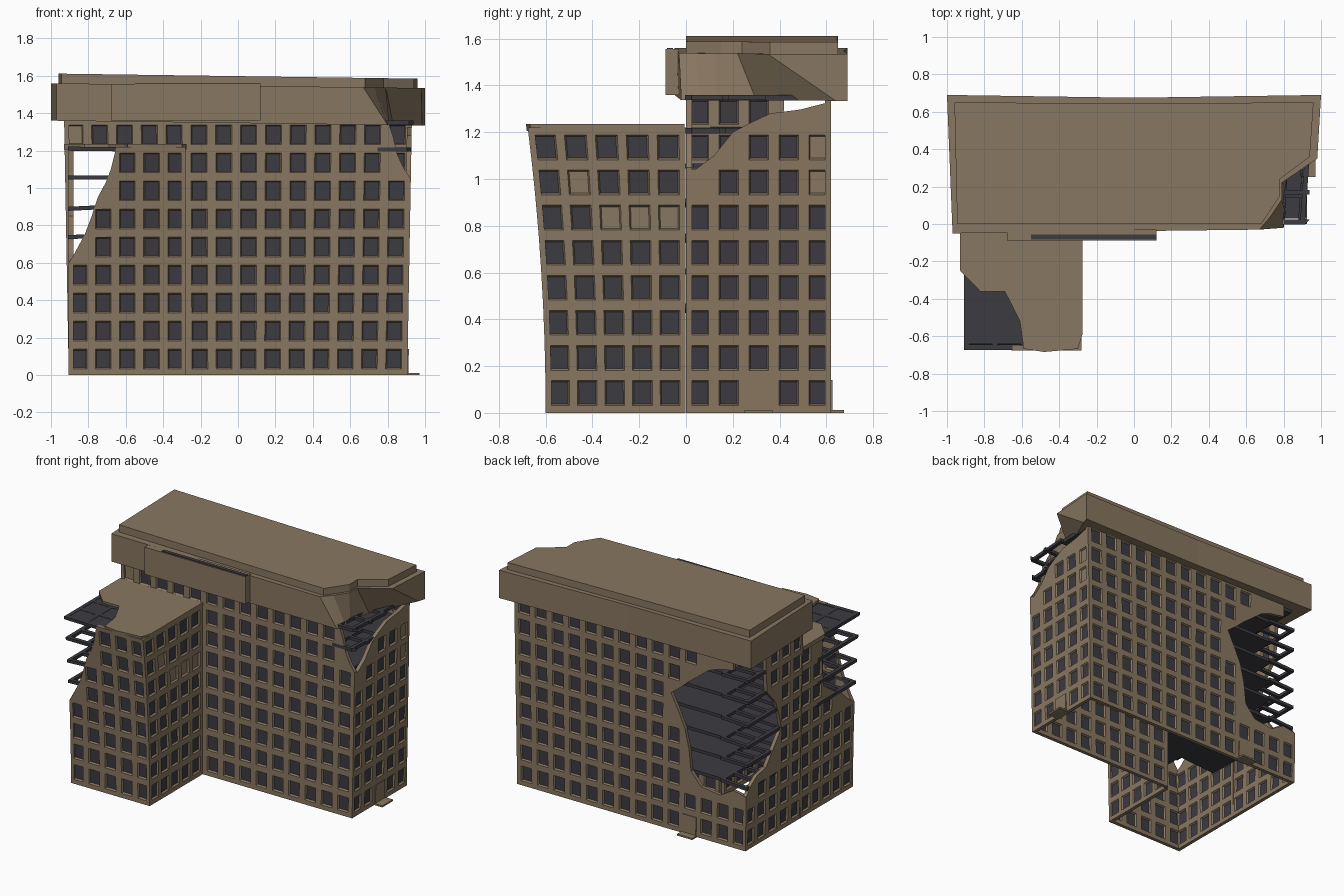
import bpy, bmesh, math, random
from mathutils import Vector

random.seed(4)
old = bpy.data.objects.get("Cube")
if old:
    bpy.data.objects.remove(old)


def material(name, rgb):
    m = bpy.data.materials.new(name)
    m.use_nodes = True
    m.diffuse_color = (*rgb, 1)
    m.node_tree.nodes["Principled BSDF"].inputs["Base Color"].default_value = (*rgb, 1)
    return m


CONCRETE = material("brown concrete", (0.25, 0.185, 0.12))
DARK = material("dark slate", (0.046, 0.043, 0.053))
W, D, WING_X, WING_Y = 0.905, 0.62, -0.28, -0.6
TOP, WING_TOP, THICK, STOREY = 1.36, 1.22, 0.025, 0.15


def lean(p):
    """Wing bulges forward with height, main block widens slightly."""
    x, y, z = p
    if y < -0.001:
        return Vector((x, y * (1 + 0.13 * (z / 1.23) ** 2), z))
    return Vector((x * (1 + 0.02 * z), y, z))


def finish(bm, name, mats, bend=True):
    bmesh.ops.recalc_face_normals(bm, faces=bm.faces)
    if bend:
        for v in bm.verts:
            v.co = lean(v.co)
    me = bpy.data.meshes.new(name)
    bm.to_mesh(me)
    bm.free()
    for m in mats:
        me.materials.append(m)
    ob = bpy.data.objects.new(name, me)
    bpy.context.collection.objects.link(ob)
    return ob


def inside(p, poly):
    hit = False
    for a, b in zip(poly, poly[1:] + poly[:1]):
        if (a[1] > p[1]) != (b[1] > p[1]):
            if p[0] < (b[0] - a[0]) * (p[1] - a[1]) / (b[1] - a[1]) + a[0]:
                hit = not hit
    return hit


def densify(poly):
    out = []
    for a, b in zip(poly, poly[1:] + poly[:1]):
        a, b = Vector(a), Vector(b)
        n = max(1, math.ceil((b - a).length / 0.16))
        ragged = min(abs(a.x - b.x), abs(a.y - b.y)) > 0.01
        for i in range(n):
            p = a.lerp(b, i / n)
            if ragged and i:
                p += Vector((random.uniform(-.012, .012), random.uniform(-.012, .012)))
            out.append(p)
    return out


def rect(u, z, w, h):
    return [(u - w, z - h), (u + w, z - h), (u + w, z + h), (u - w, z + h)]


def wall(name, outline, place, cols, blank=(), door=None):
    """Wall plate with splayed, recessed windows; place maps (u, z, depth) to space."""
    bm = bmesh.new()
    windows = []
    for c, u in enumerate(cols):
        for r in range(9):
            z = 0.085 + STOREY * r
            grown = rect(u, z, 0.046, 0.056)
            if (c, r) != (door, 0) and all(inside(q, outline) for q in grown):
                windows.append((u, z, (c, r) in blank))
    dense = densify(outline)

    def loop(pts, d):
        return [bm.verts.new((p[0], p[1], d)) for p in pts]

    def band(a, b):
        for i in range(len(a)):
            j = (i + 1) % len(a)
            bm.faces.new((a[i], a[j], b[j], b[i]))

    panes = [loop(rect(u, z, 0.036, 0.046), 0.012) for u, z, _ in windows]
    for pane, win in zip(panes, windows):
        bm.faces.new(pane).material_index = 0 if win[2] else 1
    rims = []
    for d in (0, THICK):
        rim = loop(dense, d)
        holes = [loop(rect(u, z, 0.042, 0.053), d) for u, z, _ in windows]
        edges = [bm.edges.new((l[i], l[(i + 1) % len(l)]))
                 for l in [rim] + holes for i in range(len(l))]
        bmesh.ops.triangle_fill(bm, edges=edges, normal=(0, 0, 1), use_beauty=True)
        for hole, pane in zip(holes, panes):
            band(hole, pane)
        rims.append(rim)
    band(*rims)
    for v in bm.verts:
        v.co = place(*v.co)
    return finish(bm, name, [CONCRETE, DARK])


def boxes(name, specs, mats, bend=True):
    """One object from boxes given as (x0, x1, y0, y1, z0, z1)."""
    bm = bmesh.new()
    for x0, x1, y0, y1, z0, z1 in specs:
        vs = bmesh.ops.create_cube(bm, size=1)["verts"]
        for v in vs:
            v.co = ((x0 + x1) / 2 + v.co.x * (x1 - x0), (y0 + y1) / 2 + v.co.y * (y1 - y0),
                    (z0 + z1) / 2 + v.co.z * (z1 - z0))
    return finish(bm, name, mats, bend)


# Walls, with broken outlines where the corners have collapsed
long_cols = [-0.85 + 0.1293 * i for i in range(14)]
side_cols = [0.055 + 0.128 * i for i in range(5)]
wing_cols = [-0.54 + 0.118 * i for i in range(5)]

wall("main_front_wall",
     [(WING_X, 0), (W, 0), (W, 1.05), (.87, 1.1), (.81, 1.27), (.78, TOP),
      (-W, TOP), (-W, WING_TOP), (WING_X, WING_TOP)],
     lambda u, z, d: (u, d, z), long_cols, {(0, 8)})
wall("main_left_wall",
     [(0, 0), (D, 0), (D, 1.33), (.36, 1.28), (.2, 1.2), (.12, 1.1), (.04, 1.04), (0, 1.04)],
     lambda u, z, d: (W - d, u, z), side_cols, {(4, 8), (4, 7), (4, 6), (3, 8)}, door=2)
wall("main_back_wall",
     [(-W, 0), (W, 0), (W, TOP), (-.79, TOP), (-.79, 1.27), (-.6, 1.22), (-.45, 1.1),
      (-.31, .98), (-.42, .75), (-.47, .46), (-.55, .37), (-.7, .35), (-.8, .41), (-W, .39)],
     lambda u, z, d: (u, D - d, z), long_cols, door=3)
wall("main_right_wall",
     [(0, 0), (D, 0), (D, .39), (.5, .5), (.4, .52), (.23, .74), (.3, .95), (.4, 1.06),
      (.42, TOP), (0, TOP)],
     lambda u, z, d: (-W + d, u, z), side_cols)
wall("wing_right_wall",
     [(WING_Y, 0), (-.002, 0), (-.002, WING_TOP), (-.23, WING_TOP), (-.25, .85),
      (-.45, .72), (WING_Y, .6)],
     lambda u, z, d: (-W + d, u, z), wing_cols)
wall("wing_left_wall",
     [(WING_Y, 0), (-.002, 0), (-.002, WING_TOP), (WING_Y, WING_TOP)],
     lambda u, z, d: (WING_X - d, u, z), wing_cols, {(1, 6), (2, 5), (3, 5), (4, 5)})
wall("wing_front_wall",
     [(-W, 0), (WING_X, 0), (WING_X, WING_TOP), (-.65, WING_TOP), (-.68, 1.1), (-.75, .95),
      (-.82, .75), (-.88, .64), (-W, .6)],
     lambda u, z, d: (u, WING_Y + d, z), long_cols[:5])


# Roofs, lofted between matching rings
def loft(name, rings, sag=0.0, bend=False):
    bm = bmesh.new()
    loops = [[bm.verts.new((x, y, z - sag * (x + 1))) for x, y in pts] for pts, z in rings]
    for a, b in zip(loops, loops[1:]):
        for i in range(len(a)):
            j = (i + 1) % len(a)
            bm.faces.new((a[i], a[j], b[j], b[i]))
    bm.faces.new(loops[0])
    bm.faces.new(loops[-1])
    return finish(bm, name, [CONCRETE], bend)


rear = [(1, .69), (0, .675), (-1, .69), (-.97, -.05)]
low_break = [(.8, -.02), (.81, .06), (.8, .13), (.83, .3), (.985, .64)]
high_break = [(.67, -.03), (.73, .04), (.79, .13), (.79, .22), (.98, .35)]
loft("roof_cornice", [(low_break + rear, TOP), (high_break + rear, 1.56)], 0.013)
slab = [(.68, 0), (.72, .06), (.78, .15), (.78, .24), (.94, .36),
        (.96, .65), (0, .645), (-.96, .65), (-.945, 0)]
loft("roof_slab", [(slab, 1.555), (slab, 1.612)], 0.014)
wing_roof = [(-.93, -.005), (-.93, -.22), (-.82, -.32), (-.69, -.32), (-.61, -.46),
             (-.59, -.59), (-.48, -.605), (-.3, -.59), (-.275, -.52), (-.275, -.005)]
loft("wing_roof", [(wing_roof, 1.205), (wing_roof, 1.235)], bend=True)

# Loose fascia panel on the front of the cornice
boxes("fascia_panel", [(-.68, .12, -.088, -.03, 1.36, 1.555)], [CONCRETE], False)
boxes("fascia_gap", [(-.55, .12, -.082, -.056, 1.55, 1.56)], [DARK], False)


# Dark floors: solid cores with open beam grids at the broken corners
def grid(x0, x1, y0, y1, z, nx, ny):
    b, t = 0.013, 0.022
    xs = [x0 + (x1 - x0) * i / nx for i in range(nx + 1)]
    ys = [y0 + (y1 - y0) * i / ny for i in range(ny + 1)]
    return ([(x - b, x + b, y0 - b, y1 + b, z, z + t) for x in xs] +
            [(x0 - b, x1 + b, y - b, y + b, z, z + t) for y in ys])


for k in range(3, 9):
    z = STOREY * k - 0.005
    parts = [(-.7, .76, .03, .59, z, z + .022), (.75, .875, .3, .59, z, z + .022),
             (-.58, -.31, -.57, .04, z, z + .022), (-.875, -.57, -.2, .22, z, z + .022)]
    if k >= 5:
        parts += grid(-.895, -.59, -.585, -.2, z, 2, 3)
    parts += grid(-.885, -.7, .22, .59, z, 1, 3)
    if k == 8:
        parts += [(-.91, -.57, -.57, -.2, z + .005, z + .02)]
        parts += grid(.76, .89, .012, .3, z, 1, 2)
    elif k < 8:
        parts += [(.75, .875, .03, .3, z, z + .022)]
    floor = boxes(f"floor_{k}", parts, [DARK])
    # Broken edges droop or lift a little
    tilt = random.uniform(-.07, .07)
    for v in floor.data.vertices:
        v.co.z += tilt * min(0, v.co.x + .55)
boxes("top_floor", [(-.87, .78, .03, .6, 1.335, 1.36), (.77, .89, .33, .6, 1.335, 1.36)] +
      grid(.79, .9, .01, .33, 1.338, 1, 2), [DARK])

# Doors and doorsteps
boxes("side_door", [(W - .01, W + .006, .257, .363, .01, .14)], [CONCRETE])
boxes("side_doorstep", [(W, .97, .25, .37, 0, .012)], [CONCRETE])
bx = long_cols[3]
boxes("back_door", [(bx - .053, bx + .053, D - .01, D + .006, .01, .14)], [CONCRETE])
boxes("back_doorstep", [(bx - .06, bx + .06, D, D + .055, 0, .012)], [CONCRETE])
